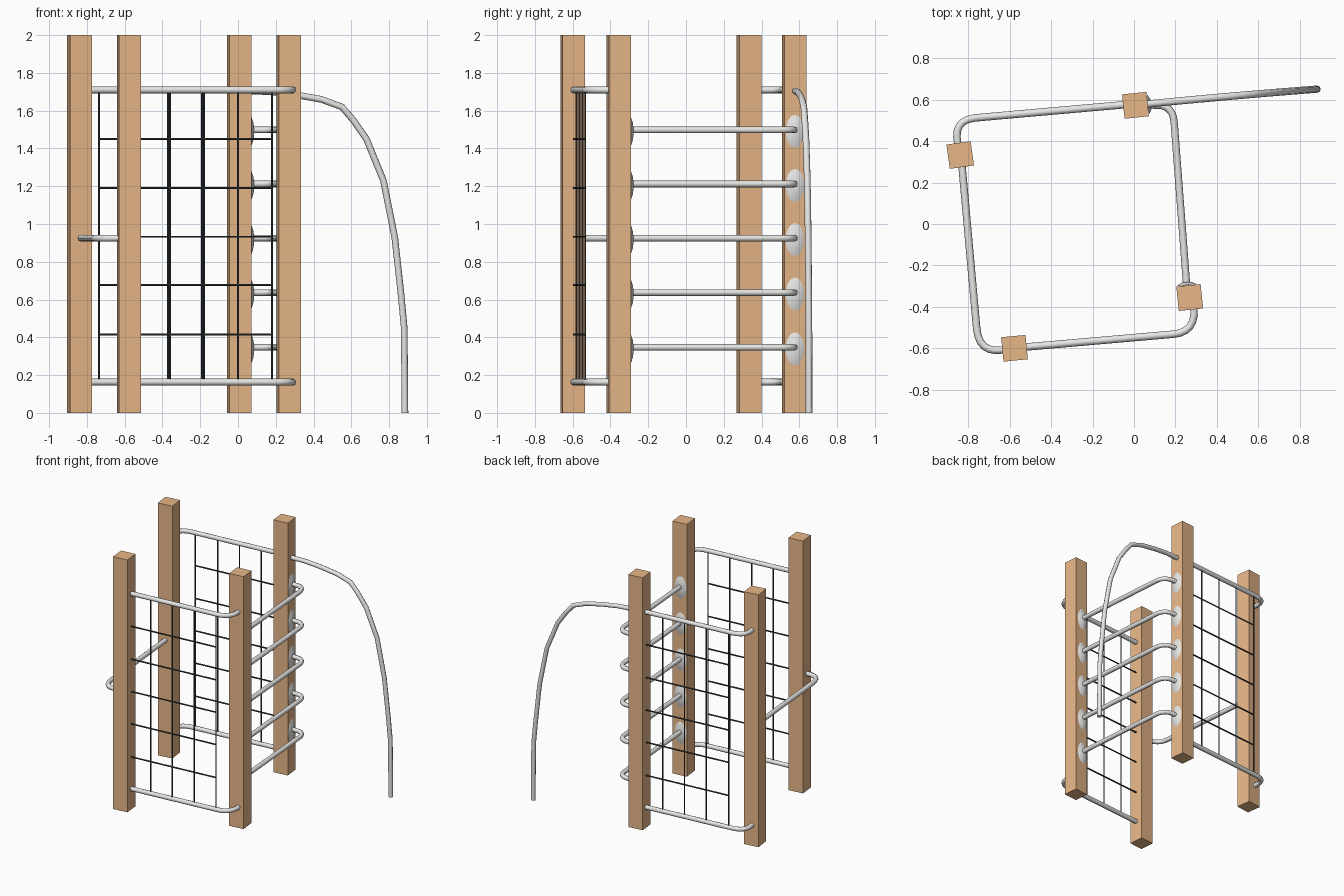
import bpy, math
from mathutils import Vector, Matrix

if "Cube" in bpy.data.objects:
    bpy.data.objects.remove(bpy.data.objects["Cube"])


def material(name, rgb):
    m = bpy.data.materials.new(name)
    m.diffuse_color = (*rgb, 1)
    m.use_nodes = True
    m.node_tree.nodes["Principled BSDF"].inputs["Base Color"].default_value = m.diffuse_color
    return m


WOOD = material("warm_wood", (0.80, 0.47, 0.245))
STEEL = material("brushed_steel", (0.84, 0.84, 0.83))
CABLE = material("dark_cable", (0.05, 0.056, 0.058))


def tube(name, paths, radius, mat, res=1):
    """Round tubes along one or more point paths, joined as one mesh."""
    cu = bpy.data.curves.new(name, 'CURVE')
    cu.dimensions = '3D'
    cu.bevel_depth = radius
    cu.bevel_resolution = res
    cu.use_fill_caps = True
    for pts in paths:
        sp = cu.splines.new('POLY')
        sp.points.add(len(pts) - 1)
        for p, co in zip(sp.points, pts):
            p.co = (*co, 1)
    cu.materials.append(mat)
    ob = bpy.data.objects.new(name, cu)
    bpy.context.collection.objects.link(ob)
    bpy.ops.object.select_all(action='DESELECT')
    bpy.context.view_layer.objects.active = ob
    ob.select_set(True)
    bpy.ops.object.convert(target='MESH')
    bpy.ops.object.shade_smooth_by_angle(angle=math.radians(50))
    return bpy.context.object


def bent(start, a, corner, b, end, z, steps=5):
    """Horizontal rail path with a rounded bend from a to b around corner."""
    pa, pc, pb = Vector(a), Vector(corner), Vector(b)
    pts = [Vector(start)]
    for i in range(steps + 1):
        t = i / steps
        pts.append(pa * (1 - t) ** 2 + pc * 2 * t * (1 - t) + pb * t * t)
    pts.append(Vector(end))
    return [(p.x, p.y, z) for p in pts]


# Four square timber posts
posts = {
    "back_left_post": (-0.839, 0.333, 8),
    "back_right_post": (0.007, 0.573, 6),
    "front_left_post": (-0.577, -0.600, 5.5),
    "front_right_post": (0.269, -0.355, 6),
}
for name, (x, y, rot) in posts.items():
    bpy.ops.mesh.primitive_cube_add(size=1, location=(x, y, 1),
                                    rotation=(0, 0, math.radians(rot)))
    ob = bpy.context.object
    ob.name = name
    ob.scale = (0.118, 0.118, 2)
    ob.data.materials.append(WOOD)

# Top and bottom rails that hold the nets
for label, z in (("top", 1.71), ("bottom", 0.163)):
    tube(label + "_back_rail", [bent((-0.845, 0.34), (-0.855, 0.42), (-0.86, 0.50),
                                     (-0.77, 0.512), (0.0, 0.58), z)], 0.018, STEEL, 2)
    tube(label + "_front_rail", [bent((-0.57, -0.598), (0.19, -0.532), (0.28, -0.525),
                                      (0.29, -0.44), (0.288, -0.36), z)], 0.018, STEEL, 2)

# Single rail on the left side
tube("left_rail", [bent((-0.833, 0.31), (-0.76, -0.50), (-0.752, -0.605),
                        (-0.67, -0.610), (-0.58, -0.605), 0.925)], 0.018, STEEL, 2)

# Ladder rungs on the right side, with oval mounting plates
plates = (("back_plate", (0.065, 0.576), (1, 0.1, 0)),
          ("front_plate", (0.255, -0.298), (-0.1, 1, 0)))
for i, z in enumerate((0.347, 0.637, 0.925, 1.212, 1.498)):
    tube(f"rung_{i + 1}", [bent((0.256, -0.32), (0.194, 0.49), (0.19, 0.56),
                                (0.13, 0.573), (0.04, 0.575), z)], 0.0175, STEEL, 2)
    for label, (px, py), normal in plates:
        bpy.ops.mesh.primitive_cone_add(vertices=14, radius1=1, radius2=0.5, depth=1)
        ob = bpy.context.object
        ob.name = f"{label}_{i + 1}"
        n = Vector(normal).normalized()
        up = Vector((0, 0, 1))
        side = up.cross(n)
        rot = Matrix((side, n.cross(side), n)).transposed().to_4x4()
        place = Vector((px, py, z - 0.008)) + n * 0.010
        size = Matrix.Diagonal((0.049, 0.088, 0.014, 1))
        ob.data.transform(Matrix.Translation(place) @ rot @ size)
        ob.data.materials.append(STEEL)
        bpy.ops.object.shade_smooth_by_angle(angle=math.radians(40))

# Curved climbing pole running from the back right post to the ground
arch = [(0.03, 1.705), (0.18, 1.70), (0.30, 1.685), (0.44, 1.66), (0.55, 1.62), (0.61, 1.55),
        (0.68, 1.45), (0.77, 1.23), (0.83, 0.93), (0.863, 0.63), (0.88, 0.45), (0.884, 0)]
tube("arched_pole", [[(x, 0.573 + 0.1 * x - 0.013 * x * x, z) for x, z in arch]],
     0.0175, STEEL, 2)


# Cable nets: four verticals and five horizontals in each panel
def net(name, line, columns, span):
    paths = [[(x, line(x), 0.163), (x, line(x), 1.71)] for x in columns]
    for z in (0.415, 0.677, 0.933, 1.19, 1.45):
        paths.append([(x, line(x), z) for x in span])
    tube(name, paths, 0.0055, CABLE)


net("back_net", lambda x: 0.512 + 0.0883 * (x + 0.77),
    (-0.735, -0.55, -0.37, -0.19), (-0.735, 0.0))
net("front_net", lambda x: -0.532 + 0.0868 * (x - 0.19),
    (-0.36, -0.18, 0.0, 0.18), (-0.56, 0.18))
